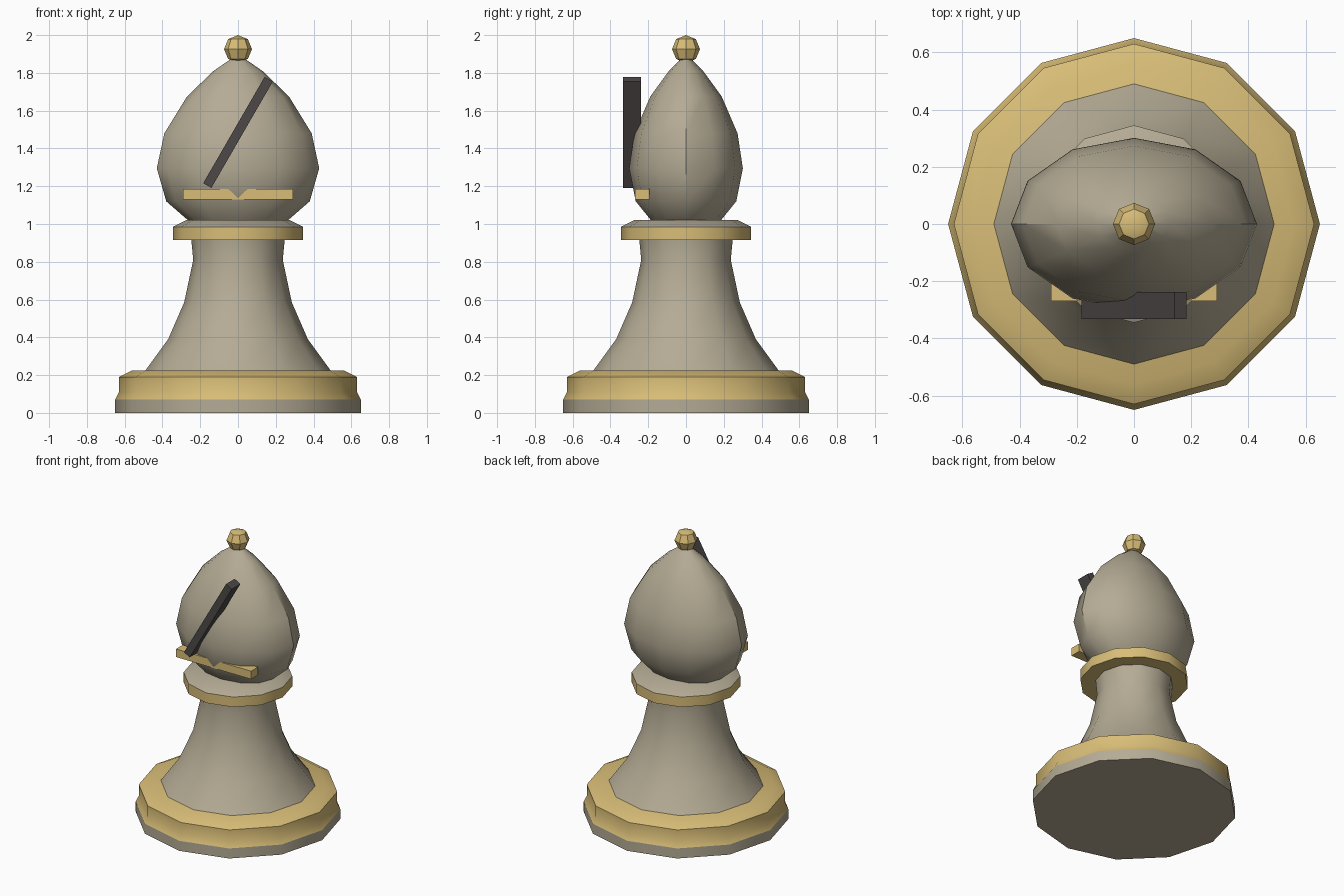
import bpy, math

if "Cube" in bpy.data.objects:
    bpy.data.objects.remove(bpy.data.objects["Cube"])


def material(name, rgb):
    m = bpy.data.materials.new(name)
    m.diffuse_color = (*rgb, 1)
    m.use_nodes = True
    m.node_tree.nodes["Principled BSDF"].inputs["Base Color"].default_value = m.diffuse_color
    return m


STONE = material("warm_grey", (0.46, 0.41, 0.30))
GOLD = material("gold", (0.69, 0.51, 0.185))
DARK = material("charcoal", (0.075, 0.066, 0.064))


def smooth(obj, degrees=35):
    bpy.ops.object.select_all(action='DESELECT')
    obj.select_set(True)
    bpy.context.view_layer.objects.active = obj
    bpy.ops.object.shade_smooth_by_angle(angle=math.radians(degrees))


def lathe(name, profile, mat, depth=1.0, sides=12):
    """Turn (radius, height) points around z; depth squashes along y."""
    verts = [(r * math.cos(a), r * math.sin(a) * depth, z)
             for r, z in profile
             for a in (2 * math.pi * i / sides for i in range(sides))]
    faces = []
    for k in range(len(profile) - 1):
        for i in range(sides):
            j = (i + 1) % sides
            lo, hi = k * sides, (k + 1) * sides
            faces.append((lo + i, lo + j, hi + j, hi + i))
    top = (len(profile) - 1) * sides
    faces.append(tuple(reversed(range(sides))))
    faces.append(tuple(range(top, top + sides)))
    mesh = bpy.data.meshes.new(name)
    mesh.from_pydata(verts, [], faces)
    mesh.materials.append(mat)
    obj = bpy.data.objects.new(name, mesh)
    bpy.context.collection.objects.link(obj)
    smooth(obj)
    return obj


def box(name, center, size, mat, tilt=0.0):
    bpy.ops.mesh.primitive_cube_add(size=1, location=center, rotation=(0, tilt, 0))
    obj = bpy.context.object
    obj.name = name
    obj.scale = size
    obj.data.materials.append(mat)


# Foot and its gold band
lathe("foot", [(0.65, 0), (0.65, 0.07)], STONE)
lathe("base_band", [(0.65, 0.07), (0.63, 0.11), (0.63, 0.19), (0.56, 0.225)], GOLD)

# Flared stem
lathe("stem", [(0.49, 0.225), (0.37, 0.39), (0.285, 0.585),
               (0.237, 0.81), (0.247, 0.915)], STONE)

# Collar ring with sloped top
lathe("collar", [(0.345, 0.915), (0.345, 0.985)], GOLD)
lathe("collar_top", [(0.345, 0.985), (0.27, 1.022)], STONE)

# Flattened teardrop head
lathe("head", [(0.265, 1.02), (0.38, 1.12), (0.43, 1.295), (0.39, 1.48),
               (0.27, 1.675), (0.13, 1.81), (0.04, 1.872)], STONE, depth=0.7)

# Slanted slash and bar on the front of the head
box("slash", (0, -0.285, 1.485), (0.05, 0.095, 0.65), DARK, math.radians(30))
box("front_bar", (0, -0.232, 1.158), (0.58, 0.075, 0.056), GOLD)

# Faceted bead on top
bpy.ops.mesh.primitive_uv_sphere_add(segments=8, ring_count=4, radius=0.074,
                                     location=(0, 0, 1.926))
bead = bpy.context.object
bead.name = "top_bead"
bead.data.materials.append(GOLD)
smooth(bead, 30)
